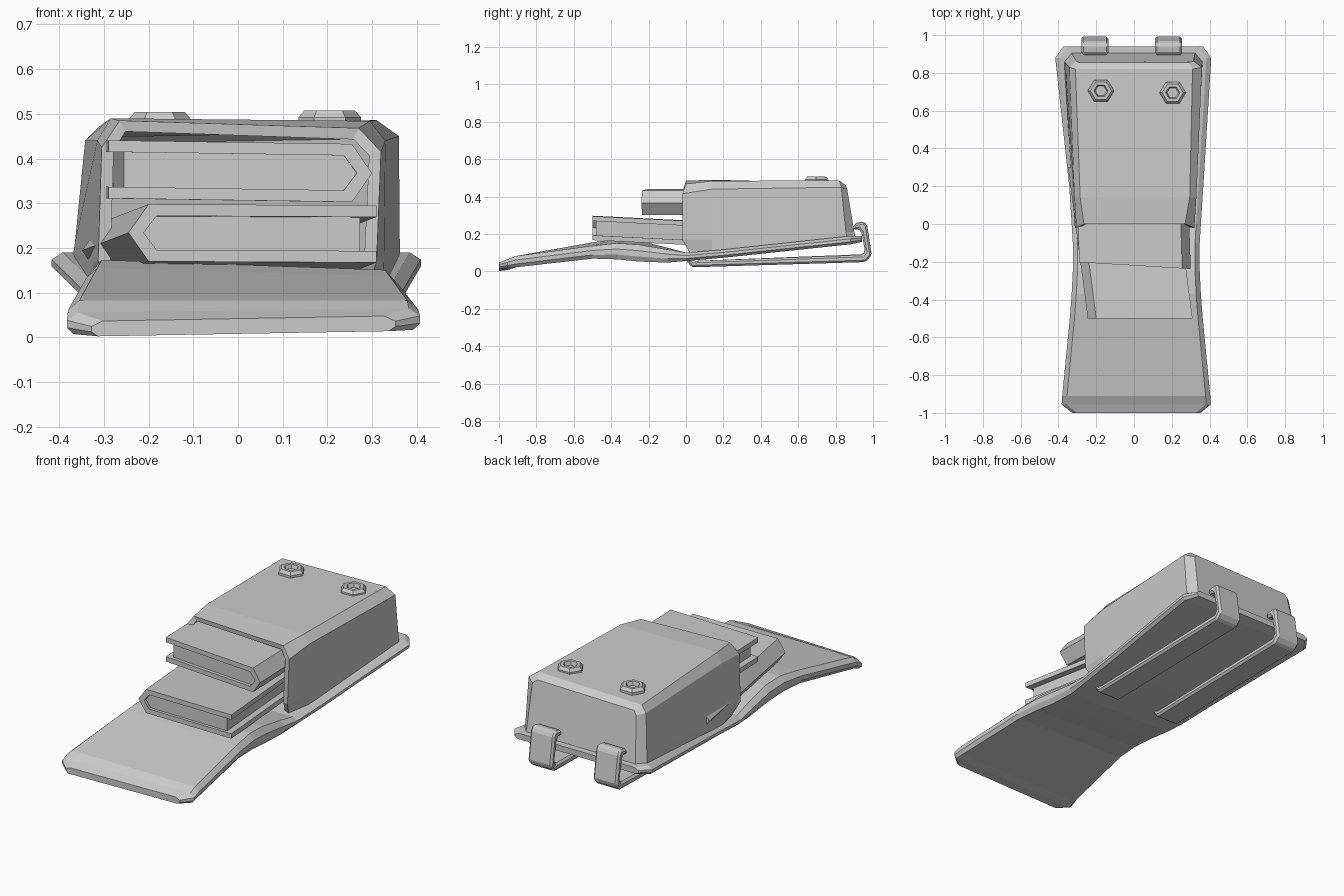
import bpy
import math

if "Cube" in bpy.data.objects:
    bpy.data.objects.remove(bpy.data.objects["Cube"])


def mesh_object(name, verts, faces, bevel=0.0):
    me = bpy.data.meshes.new(name)
    me.from_pydata(verts, [], faces)
    me.update()
    ob = bpy.data.objects.new(name, me)
    bpy.context.collection.objects.link(ob)
    if bevel:
        m = ob.modifiers.new("bevel", 'BEVEL')
        m.width = bevel
        m.segments = 1
        m.limit_method = 'ANGLE'
        m.angle_limit = math.radians(25)
    return ob


def loft(name, rings, closed=True, caps=(True, True), bevel=0.0):
    """Skin equal-length rings, running back along +y, each clockwise from the front."""
    n = len(rings[0])
    verts = [p for r in rings for p in r]
    faces = []
    for i in range(len(rings) - 1):
        for j in range(n if closed else n - 1):
            k = (j + 1) % n
            faces.append((i * n + j, i * n + n + j, i * n + n + k, i * n + k)[::-1])
    if caps[0]:
        faces.append(tuple(range(n))[::-1])
    if caps[1]:
        faces.append(tuple(range((len(rings) - 1) * n, len(rings) * n)))
    ob = mesh_object(name, verts, faces, bevel)
    import bmesh
    bm = bmesh.new()
    bm.from_mesh(ob.data)
    bmesh.ops.recalc_face_normals(bm, faces=bm.faces)
    bm.to_mesh(ob.data)
    bm.free()
    return ob


# Long back panel with its bent front flap: y, half width, bottom, top, roll
stations = [(-1.0, .34, .008, .042, .006), (-.955, .395, .012, .06, .005),
            (-.91, .392, .022, .082, .0), (-.5, .352, .078, .146, -.01),
            (-.37, .342, .076, .162, -.012), (-.25, .336, .064, .154, -.012),
            (-.1, .336, .052, .122, -.005), (.0, .342, .056, .1, 0),
            (.2, .355, .073, .117, 0), (.88, .413, .145, .19, 0),
            (.94, .37, .158, .19, 0)]
rings = []
for y, w, zb, zt, roll in stations:
    h = zt - zb
    sec = [(-w + .015, zb), (-w, zb + h * .3), (-w, zb + h * .65), (-w + .025, zt),
           (w - .025, zt), (w, zb + h * .65), (w, zb + h * .3), (w - .015, zb)]
    cx = .012 if y < .5 else -.004
    rings.append([(x + cx, y, z + roll * x / w) for x, z in sec])
loft("back_panel", rings)

# Pouch shell, open at the front
pouch_rings = [
    [(-.285, .02, .10), (-.313, -.02, .17), (-.305, -.02, .425), (-.265, 0, .485),
     (.27, 0, .468), (.32, -.02, .415), (.31, -.02, .17), (.29, .02, .10)],
    [(-.32, .14, .11), (-.325, .14, .17), (-.315, .14, .44), (-.285, .14, .49),
     (.295, .14, .484), (.33, .14, .44), (.327, .14, .17), (.325, .14, .11)],
    [(-.37, .86, .18), (-.365, .855, .21), (-.342, .83, .44), (-.31, .82, .472),
     (.31, .82, .486), (.36, .83, .45), (.362, .855, .21), (.363, .86, .18)],
    [(-.33, .905, .185), (-.328, .90, .21), (-.305, .862, .43), (-.29, .855, .45),
     (.29, .855, .46), (.315, .862, .44), (.322, .90, .21), (.325, .905, .185)],
]
pouch = loft("pouch", pouch_rings, closed=False, caps=(False, True))
sol = pouch.modifiers.new("wall", 'SOLIDIFY')
sol.thickness = .028
# Thicken inwards, whichever way the open shell's normals settled
top = max(pouch.data.polygons, key=lambda f: f.center.z)
sol.offset = -1 if top.normal.z > 0 else 1


def book(name, spine_x, width, z, h, y0, length, side, shear, pitch, skew, roll):
    """Cover with a pointed spine, and a recessed block of pages."""
    t, c = .026, .045
    cover = [(width, h), (c, h), (0, h * .5), (c, 0), (width, 0), (width, t),
             (c + .018, t), (.034, h * .5), (c + .018, h - t), (width, h - t)]
    pages = [(width - .035, h - t + .002), (c + .018, h - t + .002), (.034, h * .5),
             (c + .018, t - .002), (width - .035, t - .002)]
    for part, prof, inset in (("cover", cover, 0), ("pages", pages, .018)):
        rr = []
        for d in (inset, length - inset):
            rr.append([(spine_x + side * u + shear * d, y0 + d + skew * side * u,
                        z + v + pitch * d + roll * u) for u, v in prof])
        loft(name + "_" + part, rr)


# Two books poking out of the pouch
book("upper_book", .30, .59, .302, .13, -.238, .85, -1, -.03, 0, -.06, .015)
book("lower_book", -.245, .555, .17, .128, -.50, .80, 1, -.13, -.05, .0, -.005)

# Two hooked straps under the panel
strap_path = [(0, .06), (.03, .022), (.96, .05), (.993, .085), (.968, .247), (.95, .264),
              (.9, .254), (.893, .222), (.925, .226), (.938, .21), (.957, .105),
              (.945, .088), (.04, .056), (.02, .07)]
for label, x0, x1, lift in (("left", -.278, -.135, .004), ("right", .112, .255, 0)):
    rings = [[(x - .015 * (y - .9), y, z + lift * y) for y, z in strap_path]
             for x in (x0, x1)]
    loft(label + "_strap", rings, bevel=.013)

# Hexagonal rivets with a sunken centre
for label, cx, cy, base in (("left", -.175, .705, .462), ("right", .205, .695, .466)):
    rings = []
    for r, z in ((.07, 0), (.07, .026), (.056, .042), (.038, .042), (.03, .022)):
        rings.append([(cx + r * math.cos(a * math.pi / 3), cy + r * .95 * math.sin(a * math.pi / 3),
                       base + z) for a in range(6)])
    loft(label + "_rivet", rings)
